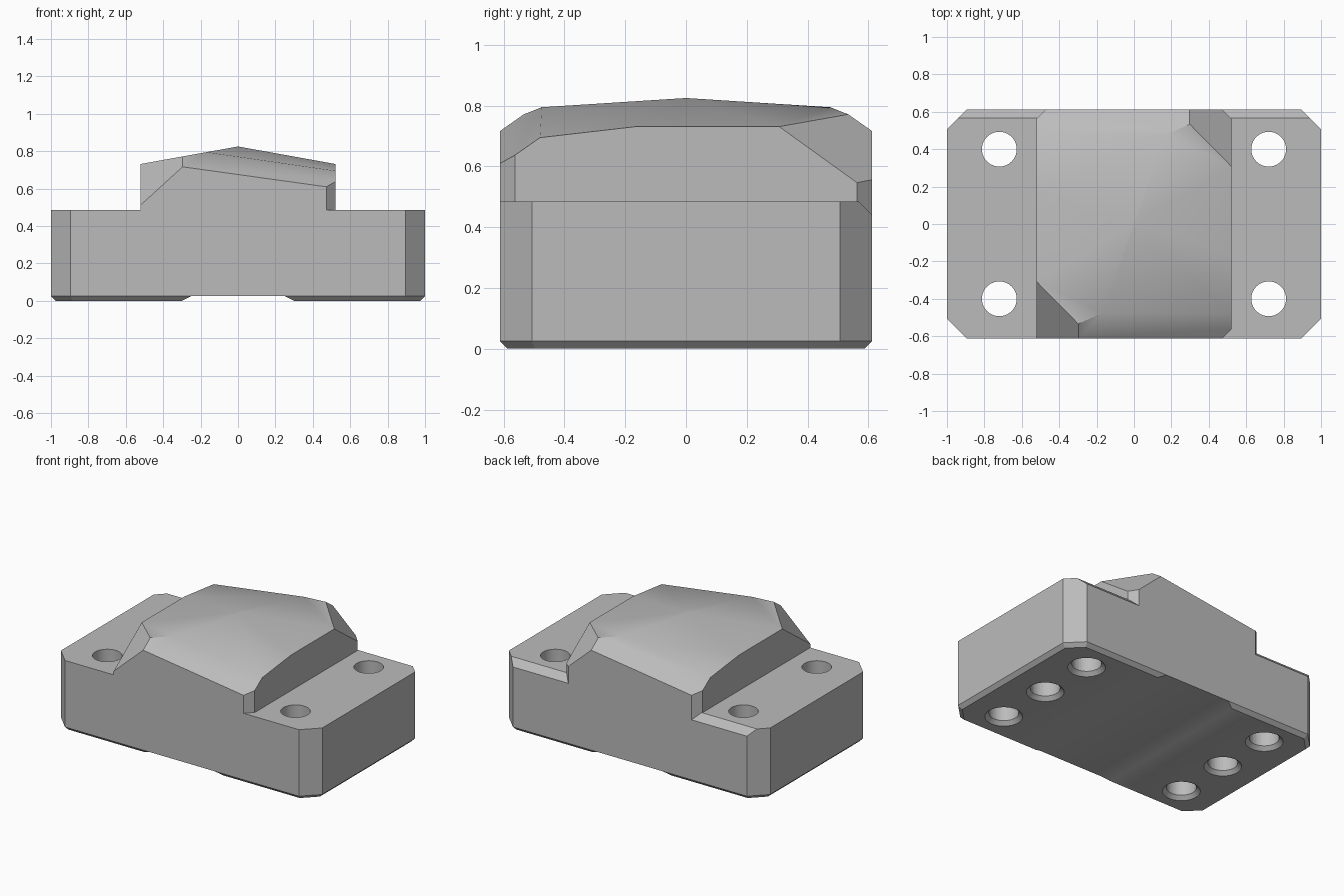
import bpy, bmesh, math
from mathutils import Vector, Matrix

cube = bpy.data.objects.get("Cube")
if cube:
    bpy.data.objects.remove(cube, do_unlink=True)

W, D = 1.0, 0.6125       # base half width and half depth
DECK = 0.485             # height of the side wings
HUMP = 0.522             # half width of the raised centre

mat = bpy.data.materials.new("plain grey")
mat.use_nodes = True
GREY = (0.5, 0.5, 0.5, 1.0)
mat.diffuse_color = GREY
mat.node_tree.nodes["Principled BSDF"].inputs["Base Color"].default_value = GREY


def to_object(name, bm):
    bmesh.ops.recalc_face_normals(bm, faces=bm.faces)
    me = bpy.data.meshes.new(name)
    bm.to_mesh(me)
    bm.free()
    me.materials.append(mat)
    ob = bpy.data.objects.new(name, me)
    bpy.context.collection.objects.link(ob)
    return ob


def block(x, y, z0, z1):
    bm = bmesh.new()
    size = Matrix.Diagonal((2 * x, 2 * y, z1 - z0, 1))
    bmesh.ops.create_cube(bm, size=1, matrix=Matrix.Translation((0, 0, (z0 + z1) / 2)) @ size)
    return bm


def trim(bm, point, normal):
    """Slice off everything on the normal's side and cap the cut."""
    bmesh.ops.bisect_plane(bm, geom=bm.verts[:] + bm.edges[:] + bm.faces[:], dist=1e-5,
                           plane_co=Vector(point), plane_no=Vector(normal).normalized(),
                           clear_outer=True)
    bmesh.ops.holes_fill(bm, edges=[e for e in bm.edges if e.is_boundary], sides=0)


def combine(target, tool, operation):
    """Apply a boolean and remove the tool object."""
    tool.hide_render = True
    mod = target.modifiers.new("combine", "BOOLEAN")
    mod.object, mod.operation, mod.solver = tool, operation, "EXACT"
    bpy.context.view_layer.update()
    result = bpy.data.meshes.new_from_object(
        target.evaluated_get(bpy.context.evaluated_depsgraph_get()))
    target.modifiers.clear()
    target.data = result
    bpy.data.objects.remove(tool, do_unlink=True)


# Base: chamfered corners, small chamfer round the underside, rear wing chamfer
bm = block(W, D, 0, DECK)
corner = 0.105
sides = [((sx * W, 0, 0), (sx, 0)) for sx in (-1, 1)]
sides += [((0, sy * D, 0), (0, sy)) for sy in (-1, 1)]
r = math.sqrt(0.5)
for sx in (-1, 1):
    for sy in (-1, 1):
        p = (sx * (W - corner), sy * D, 0)
        trim(bm, p, (sx, sy, 0))
        sides.append((p, (sx * r, sy * r)))
for p, n in sides:
    trim(bm, (p[0], p[1], 0.025), (n[0], n[1], -1))
trim(bm, (0, D, 0.44), (0, 1, 1))
body = to_object("body", bm)

# Raised centre: crowned roof with matching facets at opposite ends
bm = block(HUMP, D, 0.38, 0.9)
for s in (1, -1):
    def facet(x, y, z, slope_x, slope_y):
        # plane z + slope_x, slope_y; s = -1 turns it half a turn about z
        trim(bm, (s * x, s * y, z), (-s * slope_x, -s * slope_y, 1))
    facet(0, 0, 0.825, -0.18, 0)                      # roof pitch
    facet(0.525, -0.17, 0.73, -0.144, 0.115)          # shallow end slope
    facet(0.525, -D, 0.602, -0.139, 0.70)             # steep end slope
    facet(-0.525, -D, 0.508, 0.91, 0.72)              # cut-off corner
for sx, sy in ((1, -1), (1, 1), (-1, 1)):             # upright corner chamfers
    trim(bm, (sx * (HUMP - 0.05), sy * D, 0), (sx, sy, 0))
combine(body, to_object("raised_centre", bm), "UNION")

# Shallow channel across the underside
bm = bmesh.new()
profile = [(-0.35, -0.025), (0.35, -0.025), (0.25, 0.025), (-0.25, 0.025)]
face = bm.faces.new([bm.verts.new((x, -0.8, z)) for x, z in profile])
ext = bmesh.ops.extrude_face_region(bm, geom=[face])
bmesh.ops.translate(bm, vec=(0, 1.6, 0),
                    verts=[v for v in ext["geom"] if isinstance(v, bmesh.types.BMVert)])
combine(body, to_object("channel_cutter", bm), "DIFFERENCE")


# Bolt holes at the corners, blind holes between them, countersunk underneath
def drill(bm, x, y, z0, z1, r0, r1):
    bmesh.ops.create_cone(bm, cap_ends=True, segments=40, radius1=r0, radius2=r1,
                          depth=z1 - z0, matrix=Matrix.Translation((x, y, (z0 + z1) / 2)))


holes, sinks = bmesh.new(), bmesh.new()
for x in (-0.72, 0.72):
    for y in (-0.4, 0, 0.4):
        drill(holes, x, y, -0.1, 0.3 if y == 0 else 0.6, 0.093, 0.093)
        drill(sinks, x, y, -0.03, 0.03, 0.148, 0.088)
combine(body, to_object("hole_cutter", holes), "DIFFERENCE")
combine(body, to_object("countersink_cutter", sinks), "DIFFERENCE")

# Soft shading across the crown, crisp edges elsewhere
bpy.ops.object.select_all(action="DESELECT")
body.select_set(True)
bpy.context.view_layer.objects.active = body
bpy.ops.object.shade_smooth_by_angle(angle=math.radians(30))
